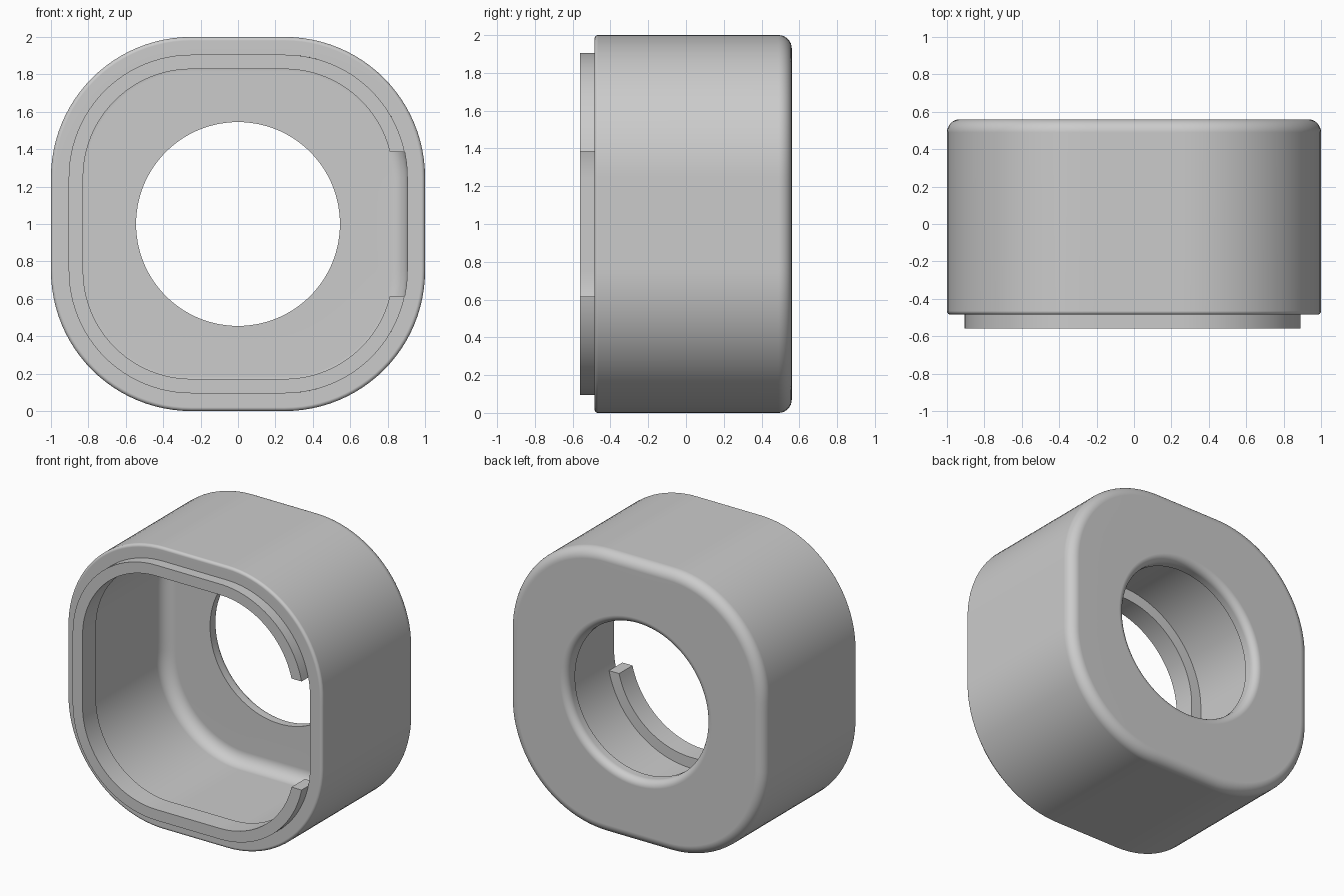
import bpy, bmesh
from math import sin, cos, asin, pi, hypot, radians

cube = bpy.data.objects.get("Cube")
if cube:
    bpy.data.objects.remove(cube)

FLAT = 0.25          # half length of each straight side
HOLE = 0.545         # radius of the round opening
FRONT, BACK = -0.485, 0.56
WALL = 0.095

grey = bpy.data.materials.new("plain grey")
grey.use_nodes = True
grey.diffuse_color = (0.6, 0.6, 0.6, 1)
grey.node_tree.nodes["Principled BSDF"].inputs["Base Color"].default_value = (0.6, 0.6, 0.6, 1)


def outline(half, gap=None, arc=24, side=8):
    """Rounded square; with a gap it starts and stops at that height on +x."""
    r = half - FLAT
    trim = asin((gap - FLAT) / r) if gap else 0
    corners = []
    for k, (sx, sy) in enumerate([(1, 1), (-1, 1), (-1, -1), (1, -1)]):
        a0, a1 = k * pi / 2, (k + 1) * pi / 2
        if k == 0:
            a0 += trim
        if k == 3:
            a1 -= trim
        angles = [a0 + (a1 - a0) * i / arc for i in range(arc + 1)]
        corners.append([(sx * FLAT + r * cos(a), sy * FLAT + r * sin(a)) for a in angles])
    points = []
    for k, corner in enumerate(corners):
        points += corner
        if gap and k == 3:
            break
        (ax, ay), (bx, by) = corner[-1], corners[(k + 1) % 4][0]
        points += [(ax + (bx - ax) * i / side, ay + (by - ay) * i / side) for i in range(1, side)]
    return points


def circle(radius):
    return [(x * radius / hypot(x, y), y * radius / hypot(x, y)) for x, y in outline(1)]


def fillet(half, y, r, start, end, steps=8):
    angles = [radians(start + (end - start) * i / steps) for i in range(steps + 1)]
    return [(half + r * cos(a), y + r * sin(a)) for a in angles]


def loft(name, rings, is_open=False):
    """Skin a closed series of (outline, depth) rings."""
    bm = bmesh.new()
    loops = [[bm.verts.new((x, y, 1 + z)) for x, z in pts] for pts, y in rings]
    n = len(loops[0])
    for a, b in zip(loops, loops[1:] + loops[:1]):
        for i in range(n - 1 if is_open else n):
            j = (i + 1) % n
            bm.faces.new((a[i], a[j], b[j], b[i]))
    if is_open:
        bm.faces.new([l[0] for l in loops])
        bm.faces.new([l[-1] for l in loops])
    bmesh.ops.recalc_face_normals(bm, faces=bm.faces)
    mesh = bpy.data.meshes.new(name)
    bm.to_mesh(mesh)
    bm.free()
    mesh.materials.append(grey)
    obj = bpy.data.objects.new(name, mesh)
    bpy.context.collection.objects.link(obj)
    bpy.ops.object.select_all(action='DESELECT')
    obj.select_set(True)
    bpy.context.view_layer.objects.active = obj
    bpy.ops.object.shade_smooth_by_angle(angle=radians(30))
    weighted = obj.modifiers.new("even shading", 'WEIGHTED_NORMAL')
    weighted.keep_sharp = True
    return obj


# Housing: cavity, front rim, outer wall and rounded back edge
inner = 1 - WALL
floor = BACK - WALL
square_profile = (fillet(inner - 0.09, floor - 0.09, 0.09, 90, 0)
                  + [(inner, FRONT)]
                  + fillet(0.98, FRONT + 0.02, 0.02, -90, 0)
                  + fillet(0.93, BACK - 0.07, 0.07, 0, 90))
# Round opening with a softened outer edge
hole_profile = fillet(HOLE + 0.05, BACK - 0.05, 0.05, 90, 180) + [(HOLE, floor)]
loft("housing", [(outline(h), y) for h, y in square_profile]
     + [(circle(r), y) for r, y in hole_profile])

# Locating lip, seated inside the rim and open on the left side
lip_profile = [(0.828, -0.56), (inner, -0.56), (inner, -0.41), (0.828, -0.41)]
loft("front_lip", [(outline(h, gap=0.385), y) for h, y in lip_profile], is_open=True)
